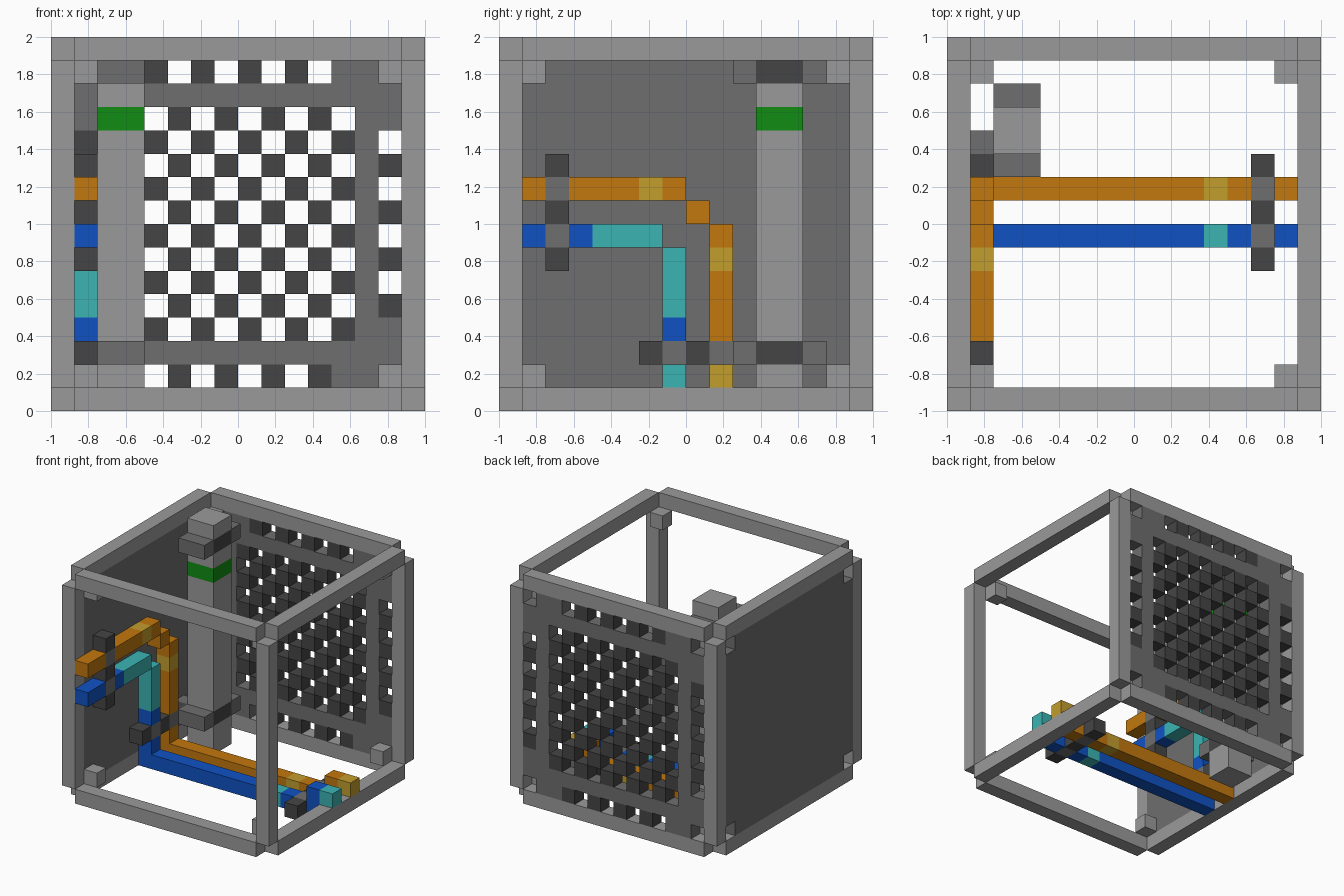
import bpy, bmesh
from itertools import product
from mathutils import Vector

if "Cube" in bpy.data.objects:
    bpy.data.objects.remove(bpy.data.objects["Cube"], do_unlink=True)

UNIT = 0.125  # one block


def material(name, rgb):
    mat = bpy.data.materials.new(name)
    mat.use_nodes = True
    linear = [((c / 255 + 0.055) / 1.055) ** 2.4 for c in rgb] + [1]
    mat.diffuse_color = linear
    mat.node_tree.nodes["Principled BSDF"].inputs["Base Color"].default_value = linear
    return mat


light = material("light_grey", (154, 154, 154))
mid = material("mid_grey", (110, 110, 110))
dark = material("dark_grey", (69, 69, 69))
orange = material("orange", (194, 120, 14))
yellow = material("yellow", (194, 157, 45))
blue = material("blue", (16, 82, 196))
teal = material("teal", (60, 180, 180))
green = material("green", (16, 140, 18))


def finish(name, bm, *mats):
    bmesh.ops.recalc_face_normals(bm, faces=bm.faces)
    mesh = bpy.data.meshes.new(name)
    bm.to_mesh(mesh)
    bm.free()
    for mat in mats:
        mesh.materials.append(mat)
    obj = bpy.data.objects.new(name, mesh)
    bpy.context.collection.objects.link(obj)


def box(name, low, size, mat):
    """Box from its lowest corner and size, both in blocks."""
    bm = bmesh.new()
    bmesh.ops.create_cube(bm, size=1)
    for v in bm.verts:
        v.co = Vector((v.co[k] + 0.5) * size[k] + low[k] for k in range(3)) * UNIT
    finish(name, bm, mat)


def run(name, start, axis, segments, width=1):
    """Row of coloured boxes laid end to end along an axis."""
    low = list(start)
    for length, mat in segments:
        size = [width] * 3
        size[axis] = length
        box(name, low, size, mat)
        low[axis] += length


def panel(name, rule, place):
    """One-block-thick wall; rule gives each cell 0 plate, 1 dark or None hole."""
    bm = bmesh.new()
    bmesh.ops.create_grid(bm, x_segments=14, y_segments=14, size=7)
    holes = []
    for f in bm.faces:
        c = f.calc_center_median()
        i, j = int(c.x + 7), int(c.y + 7)
        kind = None if i in (0, 13) and j in (0, 13) else rule(i, j)
        if kind is None:
            holes.append(f)
        else:
            f.material_index = kind
    bmesh.ops.delete(bm, geom=holes, context="FACES")
    out = bmesh.ops.extrude_face_region(bm, geom=bm.faces[:], use_keep_orig=True)
    for v in out["geom"]:
        if isinstance(v, bmesh.types.BMVert):
            v.co.z += 1
    for v in bm.verts:
        v.co = Vector(place(*v.co)) * UNIT
    finish(name, bm, mid, dark)


# Open frame: beams stop short of the corners, with a block inside each corner
for axis in range(3):
    for a, b in product((-8, 7), repeat=2):
        low, size = [a, b], [1, 1]
        low.insert(axis, -7)
        size.insert(axis, 14)
        low[2] += 8
        box("frame_beam", low, size, light)
for x, y, z in product((-7, 6), repeat=3):
    box("inner_corner", (x, y, z + 8), (1, 1, 1), light)


# Walls
def lattice(i, j):
    odd = (i + j) % 2
    if 2 <= i <= 11 and 2 <= j <= 11:
        return 1 if odd else None
    if (i in (0, 13) and 3 <= j <= 10) or (j in (0, 13) and 3 <= i <= 10):
        return None if odd else 1
    return 0


panel("back_lattice_wall", lattice, lambda a, b, t: (a, 7 + t, b + 8))
panel("solid_side_wall", lambda i, j: 0, lambda a, b, t: (t - 8, a, b + 8))

# Pillar with its brackets
run("pillar", (-6, 3, 0), 2, [(2, light), (1, dark), (9, light), (1, green),
                              (1, light), (1, dark), (1, light)], width=2)
for y, z in product((2, 5), (2, 14)):
    box("pillar_bracket", (-6, y, z), (2, 1, 1), mid)
box("pillar_wall_tie", (-7, 3, 2), (1, 1, 1), mid)

# Pipes: along the side wall, down it, across the floor and out over the beam
run("orange_wall_pipe", (-7, -8, 9), 1,
    [(2, orange), (1, mid), (3, orange), (1, yellow), (1, orange)])
box("orange_elbow", (-7, 0, 8), (1, 1, 1), orange)
run("orange_drop_pipe", (-7, 1, 0), 2,
    [(2, orange), (1, mid), (3, orange), (1, yellow), (1, orange)])
run("blue_wall_pipe", (-7, -8, 7), 1, [(2, blue), (1, mid), (1, blue), (3, teal)])
run("blue_drop_pipe", (-7, -1, 0), 2, [(2, blue), (1, mid), (1, blue), (3, teal)])
for label, y, main, accent in (("orange", 1, orange, yellow), ("blue", -1, blue, teal)):
    run(label + "_floor_pipe", (-6, y, 0), 0,
        [(9, main), (1, accent), (1, main), (1, mid), (1, main)])
    run(label + "_outlet", (6, y, 1), 0, [(1, main), (1, accent)])

# Clamp blocks beside the pipes
for k in (-2, 0, 2):
    box("wall_clamp", (-7, -6, k + 8), (1, 1, 1), dark)
    box("drop_clamp", (-7, k, 2), (1, 1, 1), dark)
    box("floor_clamp", (5, k, 0), (1, 1, 1), dark)
